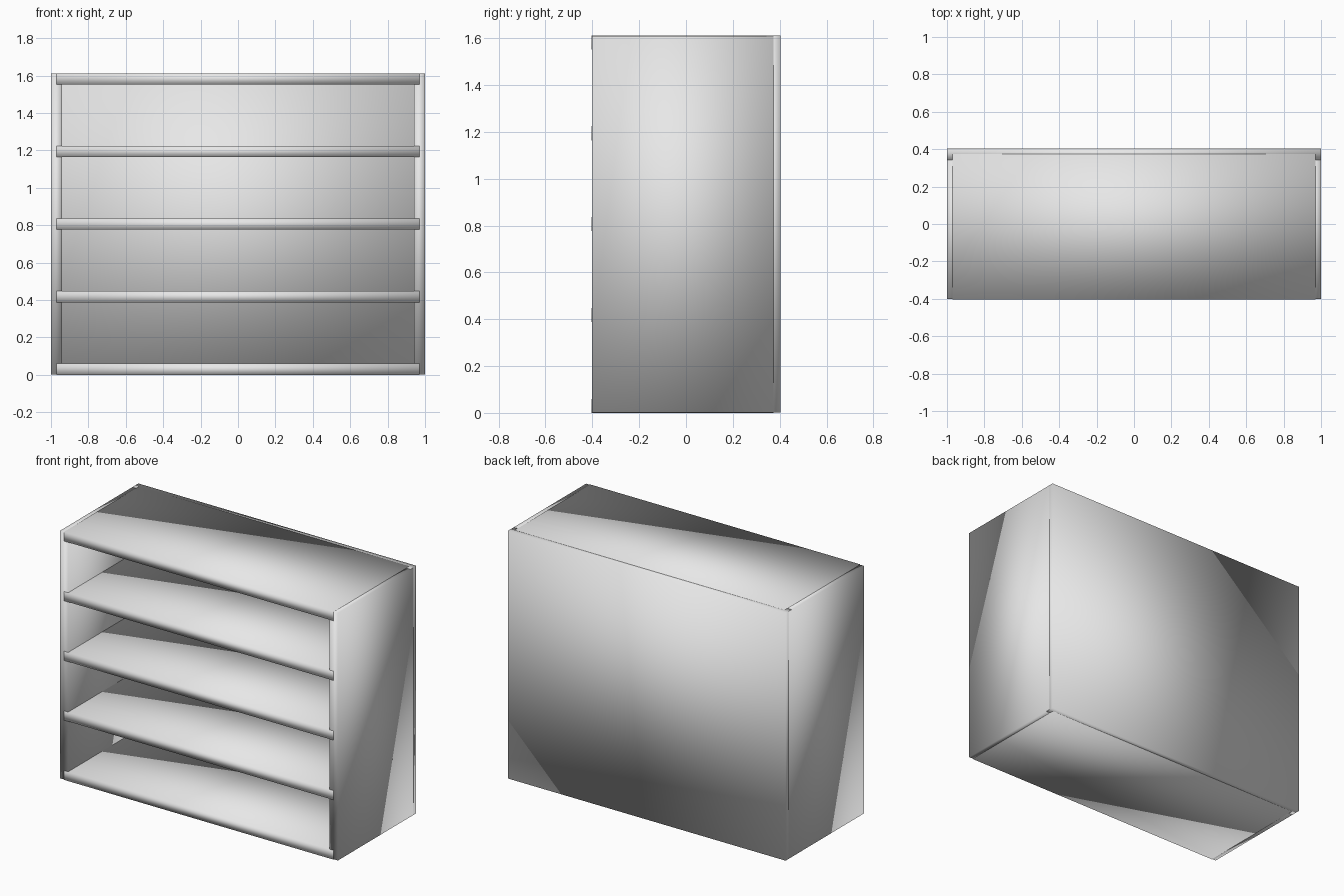
import bpy
import bmesh
from mathutils import Matrix, Vector

cube = bpy.data.objects.get("Cube")
if cube:
    bpy.data.objects.remove(cube, do_unlink=True)

WIDTH, DEPTH, HEIGHT = 2.0, 0.806, 1.612
BOARD = 0.06      # thickness of every board
LAP = BOARD / 2   # how far boards run into each other
GAP = 0.001       # keeps overlapping faces from coinciding

grey = bpy.data.materials.new("light_grey")
grey.use_nodes = True
colour = (0.8, 0.8, 0.8, 1)
grey.diffuse_color = colour
grey.node_tree.nodes["Principled BSDF"].inputs["Base Color"].default_value = colour


def board(name, low, high):
    """A plain box between two corners, smooth across its edges."""
    low, high = Vector(low), Vector(high)
    bm = bmesh.new()
    bmesh.ops.create_cube(bm, size=1, matrix=Matrix.Diagonal((*(high - low), 1)))
    for face in bm.faces:
        face.smooth = True
    mesh = bpy.data.meshes.new(name)
    bm.to_mesh(mesh)
    bm.free()
    mesh.materials.append(grey)
    obj = bpy.data.objects.new(name, mesh)
    obj.location = (low + high) / 2
    bpy.context.collection.objects.link(obj)


front, back = -DEPTH / 2, DEPTH / 2
half = WIDTH / 2

# Upright sides
for name, outer, inner in (("left_side", half, half - BOARD),
                           ("right_side", -half, BOARD - half)):
    board(name, (min(outer, inner), front + GAP, 2 * GAP),
          (max(outer, inner), back - LAP, HEIGHT - 2 * GAP))

# Back panel
board("back_panel", (GAP - half, back - BOARD, GAP),
      (half - GAP, back, HEIGHT - GAP))

# Evenly spaced shelves, the first and last forming the base and the top
SHELVES = 5
step = (HEIGHT - BOARD) / (SHELVES - 1)
for i in range(SHELVES):
    z = i * step
    board(f"shelf_{i + 1}", (LAP - half, front, z),
          (half - LAP, back - LAP, z + BOARD))
